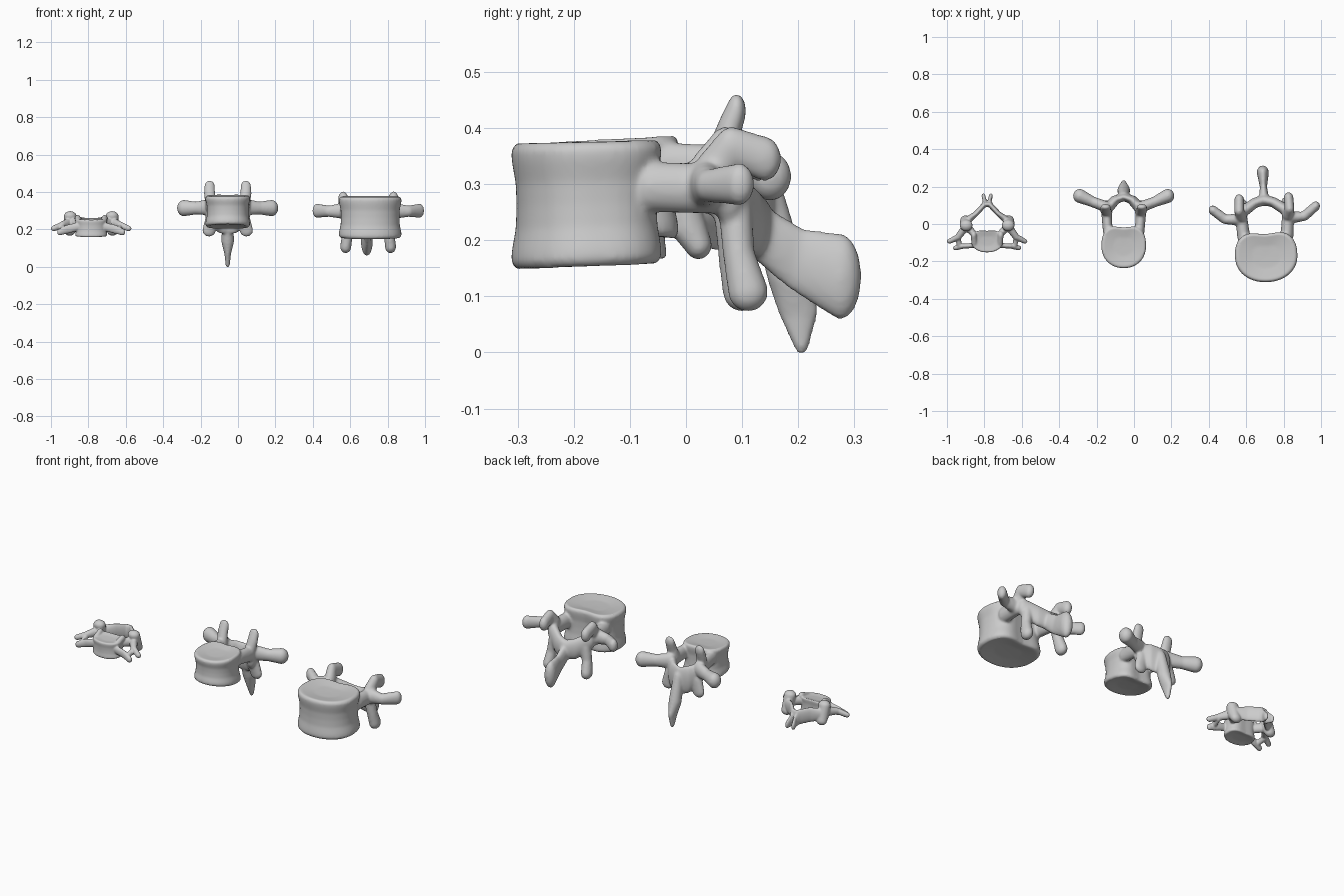
import bpy, bmesh, math
from mathutils import Matrix

# unit sphere directions used for every blended limb
ball = bmesh.new()
bmesh.ops.create_icosphere(ball, subdivisions=3, radius=1)
DIRS = [v.co.copy() for v in ball.verts]
ball.free()


def limb(bm, stations, mirror=True):
    """Chain of hulls between ellipsoids (x, y, z, rx, ry, rz), optionally mirrored in x."""
    if len(stations) == 1:
        stations = stations * 2
    for side in ((1, -1) if mirror else (1,)):
        for a, b in zip(stations, stations[1:]):
            h = bmesh.new()
            for s in (a, b):
                for d in DIRS:
                    h.verts.new((side * (s[0] + d.x * s[3]), s[1] + d.y * s[4], s[2] + d.z * s[5]))
            r = bmesh.ops.convex_hull(h, input=h.verts[:], use_existing_faces=False)
            bmesh.ops.delete(h, geom=[v for v in h.verts if not v.link_faces], context='VERTS')
            bmesh.ops.recalc_face_normals(h, faces=h.faces[:])
            me = bpy.data.meshes.new("tmp")
            h.to_mesh(me)
            h.free()
            bm.from_mesh(me)
            bpy.data.meshes.remove(me)


def body(bm, rx, y0, y1, z_front, z_back, waist, dent, dish):
    """Waisted drum with a dented back and dished end plates."""
    n, cy, ry = 48, (y0 + y1) / 2, (y1 - y0) / 2
    prof = [(0.0, dish, 0), (0.45, dish * .9, 0), (0.78, dish * .3, 0), (0.93, 0, 0),
            (1.0, 0, .06), (0.99, 0, .15), (waist + .01, 0, .32), (waist, 0, .5),
            (waist + .01, 0, .68), (0.99, 0, .85), (1.0, 0, .94), (0.93, 0, 1),
            (0.78, -dish * .3, 1), (0.45, -dish * .9, 1), (0.0, -dish, 1)]
    rings = []
    for sc, dz, t in prof:
        ring = []
        for i in range(n):
            a = 2 * math.pi * i / n
            c, s = math.cos(a), math.sin(a)
            e = .75 if s > 0 else .95
            x = rx * math.copysign(abs(c) ** e, c)
            y = ry * math.copysign(abs(s) ** e, s)
            if s > 0:
                y -= dent * math.exp(-(x / (rx * .45)) ** 2) * s
            x, y = x * max(sc, .01), cy + y * max(sc, .01)
            f = (y - y0) / (y1 - y0)
            lo = z_front[0] + (z_back[0] - z_front[0]) * f
            hi = z_front[1] + (z_back[1] - z_front[1]) * f
            ring.append(bm.verts.new((x, y, lo + (hi - lo) * t + dz)))
        rings.append(ring)
    for p, q in zip(rings, rings[1:]):
        for i in range(n):
            j = (i + 1) % n
            bm.faces.new((p[i], p[j], q[j], q[i]))
    bm.faces.new(rings[0][::-1])
    bm.faces.new(rings[-1])


def vertebra(name, cx, yaw, voxel, smooth, body_args, sides, middle):
    bm = bmesh.new()
    body(bm, *body_args)
    for s in sides:
        limb(bm, s)
    for s in middle:
        limb(bm, s, False)
    bmesh.ops.transform(bm, matrix=Matrix.Translation((cx, 0, 0)) @ Matrix.Rotation(yaw, 4, 'Z'), verts=bm.verts)
    me = bpy.data.meshes.new(name)
    bm.to_mesh(me)
    bm.free()
    ob = bpy.data.objects.new(name, me)
    bpy.context.collection.objects.link(ob)
    # fuse the parts into one smooth bone
    m = ob.modifiers.new("fuse", 'REMESH')
    m.mode, m.voxel_size, m.use_smooth_shade = 'VOXEL', voxel, True
    m = ob.modifiers.new("soften", 'SMOOTH')
    m.factor, m.iterations = .5, smooth
    return ob


# lumbar vertebra
vertebra("lumbar_vertebra", .70, .04, .006, 10,
    (.168, -.312, -.032, (.147, .374), (.158, .38), .93, .022, .012),
    [
        # pedicle
        [(.115, -.07, .295, .035, .03, .045), (.125, .04, .292, .032, .04, .045)],
        # superior articular process
        [(.125, .045, .32, .03, .035, .045), (.135, .075, .367, .026, .028, .036),
         (.132, .135, .345, .026, .03, .04)],
        # transverse process
        [(.13, .03, .30, .03, .035, .045), (.21, .032, .297, .03, .024, .03),
         (.275, .085, .30, .024, .026, .038)],
        # lamina
        [(.115, .07, .28, .03, .03, .05), (.05, .115, .235, .03, .026, .06),
         (0, .128, .225, .03, .03, .055)],
        # inferior articular process
        [(.10, .085, .24, .03, .03, .05), (.112, .09, .17, .028, .028, .04),
         (.12, .106, .108, .03, .036, .036)],
    ],
    # spinous process
    [[(0, .13, .215, .028, .03, .05), (0, .2, .165, .018, .04, .057), (0, .276, .135, .032, .037, .077)]])

# thoracic vertebra
vertebra("thoracic_vertebra", -.055, 0, .0055, 9,
    (.12, -.237, -.002, (.228, .376), (.2, .388), .92, .016, .01),
    [
        # pedicle
        [(.085, -.04, .335, .026, .03, .04), (.092, .06, .325, .028, .03, .045)],
        # superior articular process
        [(.09, .06, .34, .03, .026, .045), (.097, .075, .39, .03, .02, .04),
         (.097, .09, .43, .028, .017, .032)],
        # transverse process
        [(.09, .09, .32, .03, .03, .045), (.17, .12, .314, .03, .028, .034),
         (.235, .15, .314, .036, .038, .044)],
        # lamina
        [(.088, .08, .29, .028, .03, .06), (.045, .13, .26, .03, .022, .08),
         (0, .145, .25, .025, .022, .08)],
        # inferior articular process
        [(.085, .1, .25, .035, .025, .05), (.1, .105, .195, .036, .02, .034)],
    ],
    # spinous process
    [[(0, .15, .25, .03, .03, .06), (0, .18, .14, .034, .036, .04),
      (0, .2, .075, .018, .036, .03), (0, .206, .016, .012, .014, .02)]])

# cervical vertebra
vertebra("cervical_vertebra", -.785, 0, .004, 6,
    (.086, -.152, -.03, (.158, .252), (.168, .262), .94, .006, .006),
    [
        # raised lip beside the end plate
        [(.068, -.1, .245, .016, .02, .015), (.072, -.06, .258, .016, .022, .02)],
        # pedicle
        [(.07, -.055, .232, .02, .016, .024), (.112, -.01, .235, .022, .02, .028)],
        # articular pillar
        [(.112, -.008, .272, .034, .03, .026), (.116, .004, .225, .03, .032, .032),
         (.114, .022, .192, .03, .024, .026)],
        # rear bar of the transverse process
        [(.122, -.025, .232, .022, .018, .028), (.155, -.07, .224, .018, .016, .018),
         (.2, -.092, .205, .016, .013, .015)],
        # front bar of the transverse process
        [(.07, -.115, .215, .02, .014, .022), (.125, -.118, .202, .015, .013, .024),
         (.168, -.128, .186, .015, .013, .018)],
        # bridge closing the side opening
        [(.148, -.118, .2, .014, .014, .016), (.155, -.072, .215, .014, .014, .016)],
        # lamina and forked spinous process
        [(.1, .025, .225, .024, .016, .036), (.06, .055, .225, .016, .012, .043),
         (.02, .098, .217, .014, .014, .044), (.012, .12, .2, .01, .014, .036),
         (.02, .15, .182, .01, .014, .022)],
    ],
    # join of the laminae
    [[(-.015, .105, .217, .014, .014, .042), (.015, .105, .217, .014, .014, .042)]])
